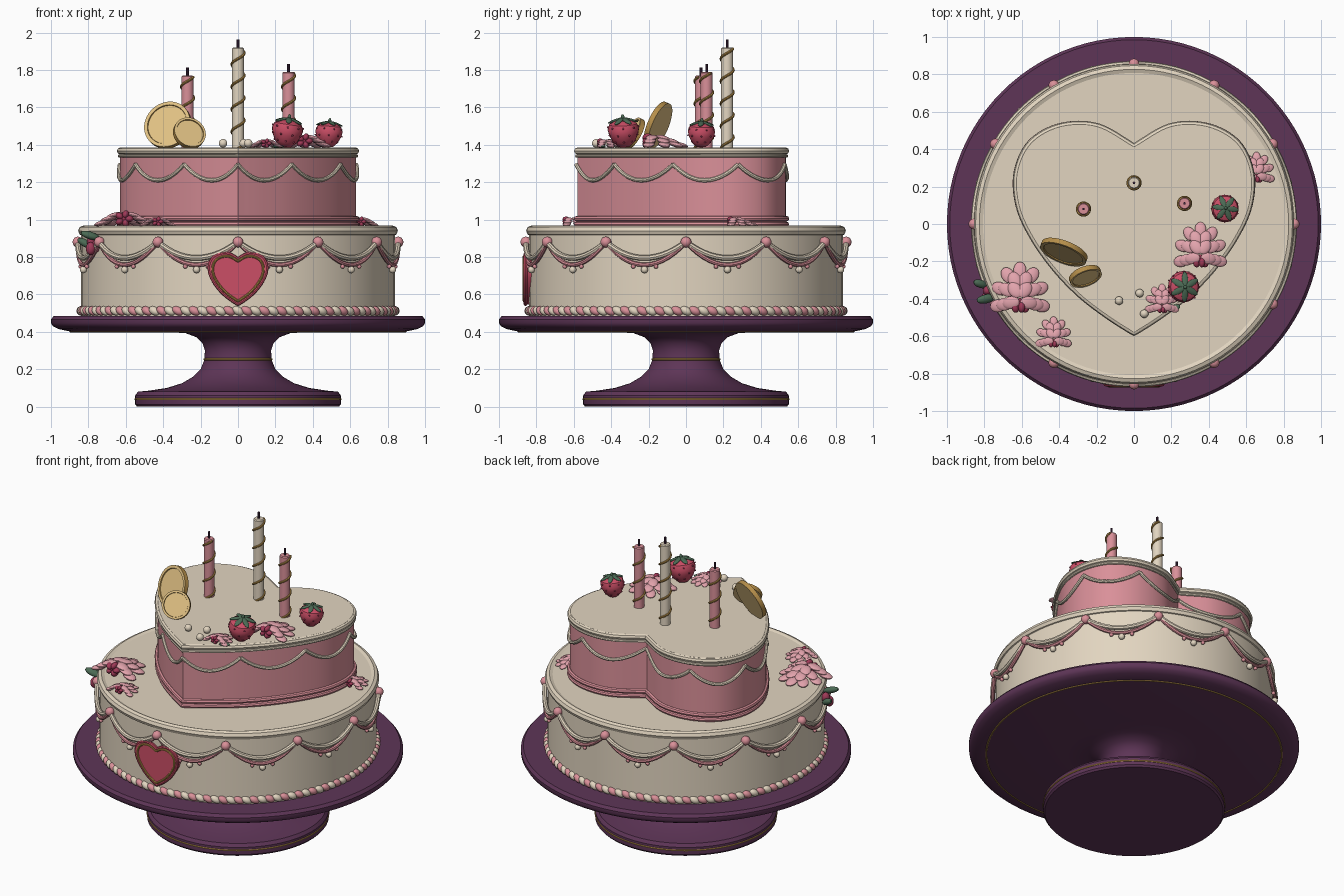
import bpy, bmesh
from math import sin, cos, pi, radians
from mathutils import Vector, Matrix, Euler

old = bpy.data.objects.get("Cube")
if old:
    bpy.data.objects.remove(old, do_unlink=True)


def material(name, hex_code):
    """Flat material from an sRGB hex code, stored as linear values."""
    parts = [int(hex_code[i:i + 2], 16) / 255 for i in (0, 2, 4)]
    linear = [c / 12.92 if c < 0.04 else ((c + 0.055) / 1.055) ** 2.4 for c in parts]
    mat = bpy.data.materials.new(name)
    mat.use_nodes = True
    mat.diffuse_color = (*linear, 1)
    mat.node_tree.nodes["Principled BSDF"].inputs["Base Color"].default_value = (*linear, 1)
    return mat


cream = material("cream_icing", "E2D5C0")
pink = material("pink_icing", "DA9099")
petal = material("petal_pink", "E2A3AC")
red = material("berry_red", "CB4E66")
rose = material("deep_rose", "A03A58")
plum = material("plum_glaze", "5E3557")
gold = material("gold_trim", "B58E4A")
pale_gold = material("pale_gold", "E2C284")
green = material("leaf_green", "4C6B55")
dark = material("wick_dark", "41263F")
made = []


def finish(name, bm, *mats):
    mesh = bpy.data.meshes.new(name)
    bmesh.ops.recalc_face_normals(bm, faces=bm.faces)
    bm.to_mesh(mesh)
    bm.free()
    obj = bpy.data.objects.new(name, mesh)
    bpy.context.collection.objects.link(obj)
    for mat in mats:
        mesh.materials.append(mat)
    made.append(obj)
    return obj


def lathe(name, profile, mat, steps=96):
    bm = bmesh.new()
    verts = [bm.verts.new((r, 0, z)) for r, z in profile]
    edges = [bm.edges.new(pair) for pair in zip(verts, verts[1:])]
    bmesh.ops.spin(bm, geom=verts + edges, cent=(0, 0, 0), axis=(0, 0, 1),
                   angle=2 * pi, steps=steps)
    bmesh.ops.remove_doubles(bm, verts=bm.verts, dist=0.0001)
    return finish(name, bm, mat)


def tubes(name, paths, radius, mat, closed=False):
    """Round tubes along one or more paths, joined in one mesh."""
    curve = bpy.data.curves.new(name, "CURVE")
    curve.dimensions = "3D"
    curve.bevel_depth = radius
    curve.bevel_resolution = 2
    curve.use_fill_caps = not closed
    for path in paths:
        spline = curve.splines.new("POLY")
        spline.points.add(len(path) - 1)
        for point, co in zip(spline.points, path):
            point.co = (*co, 1)
        spline.use_cyclic_u = closed
    curve.materials.append(mat)
    obj = bpy.data.objects.new(name, curve)
    bpy.context.collection.objects.link(obj)
    bpy.ops.object.select_all(action="DESELECT")
    obj.select_set(True)
    bpy.context.view_layer.objects.active = obj
    bpy.ops.object.convert(target="MESH")
    made.append(bpy.context.view_layer.objects.active)
    return made[-1]


def ball(loc, size, rot=(0, 0, 0)):
    size = (size,) * 3 if isinstance(size, float) else size
    return Matrix.LocRotScale(Vector(loc), Euler(rot), Vector(size))


def blobs(name, matrices, mat):
    bm = bmesh.new()
    for m in matrices:
        bmesh.ops.create_uvsphere(bm, u_segments=14, v_segments=9, radius=1, matrix=m)
    return finish(name, bm, mat)


def polar(r, a, z):
    return Vector((r * sin(a), -r * cos(a), z))


def ring(r, z):
    return [polar(r, 2 * pi * i / 96, z) for i in range(96)]


# Cake stand
lathe("cake_stand", [(0, 0), (.54, 0), (.55, .012), (.55, .06), (.535, .08), (.48, .085),
      (.38, .1), (.3, .125), (.24, .16), (.2, .2), (.18, .25), (.177, .3), (.19, .34),
      (.22, .37), (.28, .393), (.4, .4), (.89, .4), (.96, .415), (.99, .43), (1, .447),
      (1, .467), (.985, .485), (0, .485)], plum)
for label, r, z in (("foot", .548, .04), ("stem", .179, .253), ("plate", .895, .402)):
    tubes(label + "_gold_band", [ring(r, z)], .006, gold, True)

# Round lower tier with its rim and rope border
lathe("lower_tier", [(0, .484), (.84, .484), (.84, .935), (.82, .96), (0, .96)], cream)
tubes("lower_rim", [ring(.827, .94)], .028, cream, True)
for label, mat, shift in (("cream", cream, 0), ("pink", pink, 1)):
    angles = [2 * pi * (2 * i + shift) / 112 for i in range(56)]
    blobs(label + "_rope_border", [ball(polar(.84, a, .512), (.034, .024, .022), (0, .5, a))
          for a in angles], mat)

# Garlands around the lower tier
SWAGS = 12


def garland_point(i, t, sag):
    return polar(.856, 2 * pi * (i + t) / SWAGS, .88 - sag * 4 * t * (1 - t))


for label, sag, r, mat in (("cream", .085, .015, cream), ("pink", .122, .012, pink)):
    tubes(label + "_garland", [[garland_point(i, k / 14, sag) for k in range(15)]
          for i in range(SWAGS)], r, mat)
blobs("garland_knots", [ball(garland_point(i, 0, 0) * 1.0, .029) for i in range(SWAGS)], pink)
drop = Vector((0, 0, -.026))
blobs("garland_pearls", [ball(garland_point(i, .5, .122) + drop, .019)
      for i in range(SWAGS)], cream)
blobs("garland_beads", [ball(garland_point(i, t, .122) + drop * .7, .012)
      for i in range(SWAGS) for t in (.36, .64)], pink)


# Heart outline: smooth half, then mirrored
half = [Vector(p) for p in ((0, -.59), (.14, -.5), (.29, -.385), (.43, -.24), (.55, -.07),
        (.625, .1), (.635, .28), (.56, .44), (.4, .53), (.2, .53), (0, .42))]
control = [half[0] * 2 - half[1]] + half + [half[-1] * 2 - half[-2]]
side = []
for a, b, c, d in zip(control, control[1:], control[2:], control[3:]):
    for t in [k / 8 for k in range(8)]:
        side.append((b * 2 + (c - a) * t + (a * 2 - b * 5 + c * 4 - d) * t ** 2
                     + (b * 3 - a - c * 3 + d) * t ** 3) / 2)
side.append(half[-1])
heart = side + [Vector((-p.x, p.y)) for p in side[-2:0:-1]]


def heart_path(scale, z):
    return [(p.x * scale, p.y * scale, z) for p in heart]


def heart_slab(name, scale, low, high, mat):
    bm = bmesh.new()
    face = bm.faces.new([bm.verts.new(p) for p in heart_path(scale, low)])
    top = bmesh.ops.extrude_face_region(bm, geom=[face])["geom"]
    verts = [v for v in top if isinstance(v, bmesh.types.BMVert)]
    bmesh.ops.translate(bm, verts=verts, vec=(0, 0, high - low))
    return finish(name, bm, mat)


# Heart-shaped upper tier
heart_slab("upper_tier", .985, .955, 1.36, pink)
heart_slab("upper_icing", .988, 1.345, 1.385, cream)
for label, scale, z, r, mat in (("top_rim", .982, 1.367, .019, cream),
                                ("thin_rim", .99, 1.34, .009, cream),
                                ("base_bead", .99, 1.005, .015, pink),
                                ("base_rim", .99, .975, .014, pink)):
    tubes("upper_" + label, [heart_path(scale, z)], r, mat, True)
swags = []
for i in range(0, len(heart), 16):
    picks = [(heart[(i + k) % len(heart)], k / 16) for k in range(17)]
    swags.append([(p.x * .995, p.y * .995, 1.295 - .34 * t * (1 - t)) for p, t in picks])
tubes("upper_garland", swags, .011, cream)

# Heart plaque on the front
upright = Matrix.Translation((0, 0, .689)) @ Matrix.Rotation(radians(90), 4, "X")
for part in (heart_slab("heart_plaque", .24, .8, .866, red),
             tubes("plaque_gold_line", [heart_path(.212, .866)], .007, gold, True),
             tubes("plaque_edge", [heart_path(.238, .858)], .01, red, True)):
    part.matrix_world = upright

# Candles with spiral ribbon
for label, x, y, top, mat in (("left", .27, .11, 1.79, pink), ("right", -.27, .08, 1.77, pink),
                              ("middle", 0, .22, 1.92, cream)):
    height = top - 1.38
    turns = height / .12
    steps = int(turns * 18)
    spiral = [polar(.034, 2 * pi * turns * k / steps, height * k / steps) for k in range(steps)]
    parts = (lathe(label + "_candle", [(0, 0), (.032, 0), (.032, height - .006),
                   (.027, height), (0, height)], mat, 24),
             tubes(label + "_candle_ribbon", [spiral], .007, gold),
             tubes(label + "_wick", [[(0, 0, height), (0, 0, height + .042)]], .007, dark))
    for part in parts:
        part.location = (x, y, 1.38)

# Leaning coins
for label, loc, normal, r in (("large", (-.375, -.15, 1.505), (-.33, -.85, .36), .13),
                              ("small", (-.26, -.28, 1.462), (.28, -.75, .42), .088)):
    coin = lathe(label + "_coin", [(0, -.014), (r, -.014), (r, .014), (r * .86, .014),
                 (r * .84, .008), (0, .008)], pale_gold, 48)
    coin.data.materials.append(gold)
    for face in coin.data.polygons:
        face.material_index = int(abs(face.normal.z) < .8)
    coin.matrix_world = ball(loc, 1.0) @ Vector(normal).to_track_quat("Z", "Y").to_matrix().to_4x4()

# Strawberries with seeds and leafy caps
berry = [(0, 0), (.03, .006), (.055, .03), (.073, .065), (.08, .095), (.071, .122),
         (.045, .14), (0, .143)]
for label, loc, size, tilt in (("front", (.25, -.33, 1.385), 1.05, (.05, .15, 0)),
                               ("side", (.48, .08, 1.385), .92, (0, .08, .4))):
    seeds = [ball(polar(r, pi * (k + n / 2) / 4, z), .005)
             for n, (r, z) in enumerate(((.058, .035), (.077, .07), (.078, .108)))
             for k in range(8)]
    leaves = [ball(polar(.04, pi * k / 3, .141), (.016, .04, .007), (.3, 0, pi * k / 3))
              for k in range(6)] + [ball((0, 0, .152), (.01, .01, .02))]
    for part in (lathe(label + "_strawberry", berry, red, 24),
                 blobs(label + "_strawberry_seeds", seeds, rose),
                 blobs(label + "_strawberry_leaves", leaves, green)):
        part.matrix_world = ball(loc, size, tilt)


# Flowers: petals fanned behind a dark heart
def flower(name, loc, size):
    petals = []
    for count, reach, z in ((7, 1.15, .12), (6, .82, .28), (4, .48, .42)):
        for k in range(count):
            a = radians(-100 + 200 * k / (count - 1))
            spot = (sin(a) * reach * .72, cos(a) * reach - .35, z)
            petals.append(ball(spot, (.25, .34, .1), (-.25, 0, -a)))
    core = [ball((0, -.5, .3), (.2, .25, .22))]
    core += [ball((.2 * cos(a), -.6, .28 + .17 * sin(a)), (.17, .22, .13), (0, -a, 0))
             for a in [2 * pi * k / 5 for k in range(5)]]
    for part in (blobs(name + "_petals", petals, petal), blobs(name + "_heart", core, rose)):
        part.matrix_world = ball(loc, size)


for label, loc, size in (("top_large", (.355, -.13, 1.385), .125),
                         ("top_small", (.15, -.41, 1.385), .08),
                         ("ledge_large", (-.61, -.36, .965), .14),
                         ("ledge_small", (-.43, -.59, .965), .085),
                         ("ledge_side", (.655, .29, .965), .085)):
    flower(label + "_flower", loc, size)

# Bud and leaves hanging over the edge
bud = [ball((-.775 + .02 * cos(a), -.375 + .02 * sin(a), .86 + .02 * sin(a)), (.026, .026, .035))
       for a in (0, 2, 4)]
blobs("edge_bud", bud, rose)
blobs("edge_leaves", [ball((-.79, -.4, .915), (.055, .025, .02), (.4, .3, .2)),
                      ball((-.82, -.32, .875), (.045, .022, .02), (0, .5, -.3)),
                      ball((.215, -.45, 1.39), (.035, .018, .008), (0, 0, .4))], green)

# Loose pearls on top
blobs("loose_pearls", [ball((x, y, 1.408), .023)
      for x, y in ((-.08, -.41), (.03, -.37), (.055, -.48))], cream)

# Smooth shading with crisp edges
for obj in made:
    bpy.ops.object.select_all(action="DESELECT")
    obj.select_set(True)
    bpy.context.view_layer.objects.active = obj
    bpy.ops.object.shade_smooth_by_angle(angle=radians(35))
